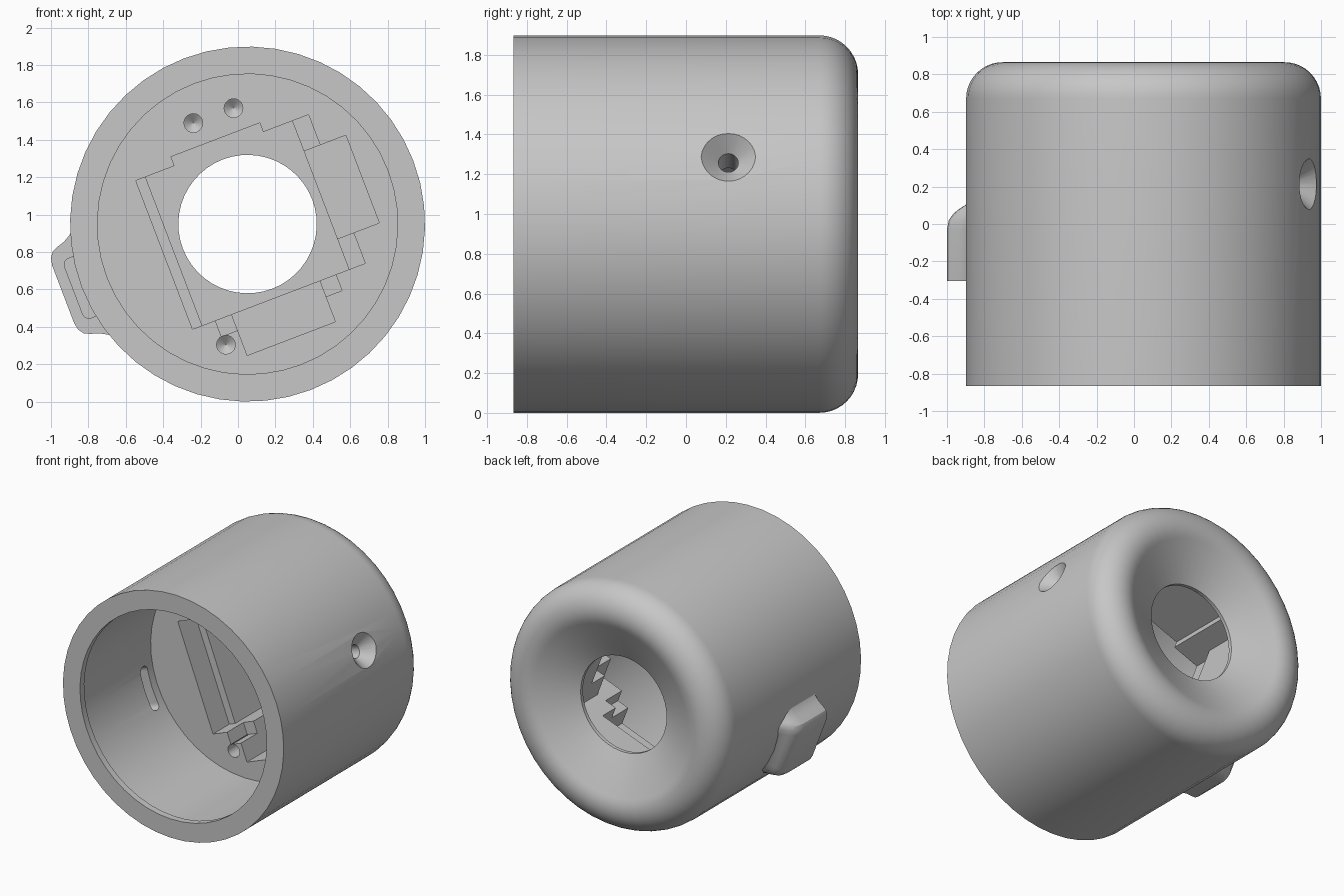
import bpy, bmesh, math
from mathutils import Matrix, Vector

if "Cube" in bpy.data.objects:
    bpy.data.objects.remove(bpy.data.objects["Cube"], do_unlink=True)

grey = bpy.data.materials.new("plain_grey")
grey.use_nodes = True
COLOUR = (0.57, 0.57, 0.57, 1)
grey.diffuse_color = COLOUR
grey.node_tree.nodes["Principled BSDF"].inputs["Base Color"].default_value = COLOUR


def make_object(name, bm):
    bmesh.ops.recalc_face_normals(bm, faces=bm.faces)
    mesh = bpy.data.meshes.new(name)
    bm.to_mesh(mesh)
    bm.free()
    mesh.materials.append(grey)
    obj = bpy.data.objects.new(name, mesh)
    bpy.context.collection.objects.link(obj)
    return obj


def loft(name, rings, close_rows=False, caps=False):
    """Skin a list of equal closed rings."""
    bm = bmesh.new()
    rows = [[bm.verts.new(p) for p in ring] for ring in rings]
    n = len(rows[0])
    pairs = list(zip(rows, rows[1:]))
    if close_rows:
        pairs.append((rows[-1], rows[0]))
    for a, b in pairs:
        for i in range(n):
            j = (i + 1) % n
            bm.faces.new((a[i], a[j], b[j], b[i]))
    if caps:
        bm.faces.new(rows[0])
        bm.faces.new(rows[-1])
    return make_object(name, bm)


def lathe(name, profile, sides, closed=False, matrix=Matrix()):
    """Turn (radius, y) points about the y axis."""
    angles = [math.tau * i / sides for i in range(sides)]
    rings = [[matrix @ Vector((r * math.cos(a), y, r * math.sin(a))) for a in angles]
             for r, y in profile]
    return loft(name, rings, close_rows=closed, caps=not closed)


def box(name, x, y, z, bevel=0, axis=1):
    """Box from ranges, with the edges along one axis optionally rounded."""
    bm = bmesh.new()
    bmesh.ops.create_cube(bm, size=1)
    along = [e for e in bm.edges if abs(e.verts[0].co[axis] - e.verts[1].co[axis]) > 0.5]
    for v in bm.verts:
        v.co = [(lo + hi) / 2 + c * (hi - lo) for c, (lo, hi) in zip(v.co, (x, y, z))]
    if bevel:
        bmesh.ops.bevel(bm, geom=along, offset=bevel, segments=5, affect='EDGES', profile=0.5)
    return make_object(name, bm)


def boolean(target, tool, operation='DIFFERENCE'):
    tool.hide_render = True
    mod = target.modifiers.new("cut", 'BOOLEAN')
    mod.operation, mod.solver, mod.object = operation, 'EXACT', tool
    bpy.context.view_layer.objects.active = target
    bpy.ops.object.modifier_apply(modifier=mod.name)
    bpy.data.objects.remove(tool, do_unlink=True)


FLOOR, LEDGE, TAB, DEEP = 0.04, 0.24, 0.4, 0.665
START = FLOOR - 0.05

# Turned housing: open cup with a front lip, rounded rim and funnel at the back
outer, lip, cavity, hole, fillet = 0.949, 0.803, 0.83, 0.37, 0.195
crest = outer - fillet
profile = [(cavity, -0.815), (lip, -0.815), (lip, -0.867), (outer, -0.867)]
for i in range(14):
    a = math.radians(118 * i / 13)
    profile.append((crest + fillet * math.cos(a), 0.67 + fillet * math.sin(a)))
profile += [(hole, 0.693), (hole, FLOOR), (cavity, FLOOR)]
housing = lathe("housing", profile, 48, closed=True)

# Side lug: rounded trapezoid section that sinks into the housing at the back
half = [(0.87, 0.32), (0.91, 0.285), (0.95, 0.262), (0.99, 0.25),
        (1.025, 0.235), (1.047, 0.205), (1.055, 0.165)]
section = half + [(u, -v) for u, v in reversed(half)]
stations = [(-0.305, 1), (-0.03, 1), (0.02, 0.95), (0.055, 0.83),
            (0.08, 0.68), (0.1, 0.52), (0.14, 0.35), (0.2, 0.1)]
lug = loft("lug", [[(-0.85 - (u - 0.85) * f, y, v * (0.75 + 0.25 * f)) for u, v in section]
                   for y, f in stations], caps=True)
boolean(lug, box("lug_slot", (-0.995, -0.8), (-0.4, -0.02), (-0.17, 0.17), 0.035))
boolean(housing, lug, 'UNION')

# Rounded slit through the wall into the lug slot
boolean(housing, box("slit", (-0.975, -0.75), (-0.11, -0.025), (-0.165, 0.165), 0.04, axis=0))

# Stepped pocket in the inner floor
pocket_parts = [
    ("well", (-0.42, 0.42), DEEP, (-0.42, 0.43)),
    ("well_notch", (-0.254, 0.254), DEEP, (0, 0.482)),
    ("ledge", (-0.475, 0.513), LEDGE, (-0.42, 0.43)),
    ("side_tab", (0, 0.66), TAB, (-0.245, 0.256)),
    ("lower_ledge", (-0.345, 0.345), LEDGE, (-0.512, 0)),
    ("lower_tab", (-0.252, 0.252), TAB, (-0.655, 0)),
]
for name, x, depth, z in pocket_parts:
    boolean(housing, box(name, x, (START, depth), z))

# Drilled blind holes with conical ends
for x, z in ((-0.078, 0.608), (0.151, 0.606), (-0.338, -0.561)):
    drill = [(0.05, START), (0.05, 0.24), (0.001, 0.28)]
    boolean(housing, lathe("drill", drill, 20, matrix=Matrix.Translation((x, 0, z))))

# Countersunk screw hole through the side into the side tab
to_side = Matrix.Translation((0, 0.213, 0)) @ Matrix.Rotation(math.radians(-90), 4, 'Z')
screw = [(0.05, 0.6), (0.05, 0.862), (0.168, 0.98)]
boolean(housing, lathe("screw_hole", screw, 28, matrix=to_side))

# Roll to the final pose and shade
housing.data.transform(Matrix.Translation((0.051, 0, 0.949)) @
                       Matrix.Rotation(math.radians(-20.9), 4, 'Y'))
bpy.ops.object.select_all(action='DESELECT')
housing.select_set(True)
bpy.context.view_layer.objects.active = housing
bpy.ops.object.shade_smooth_by_angle(angle=math.radians(28))
